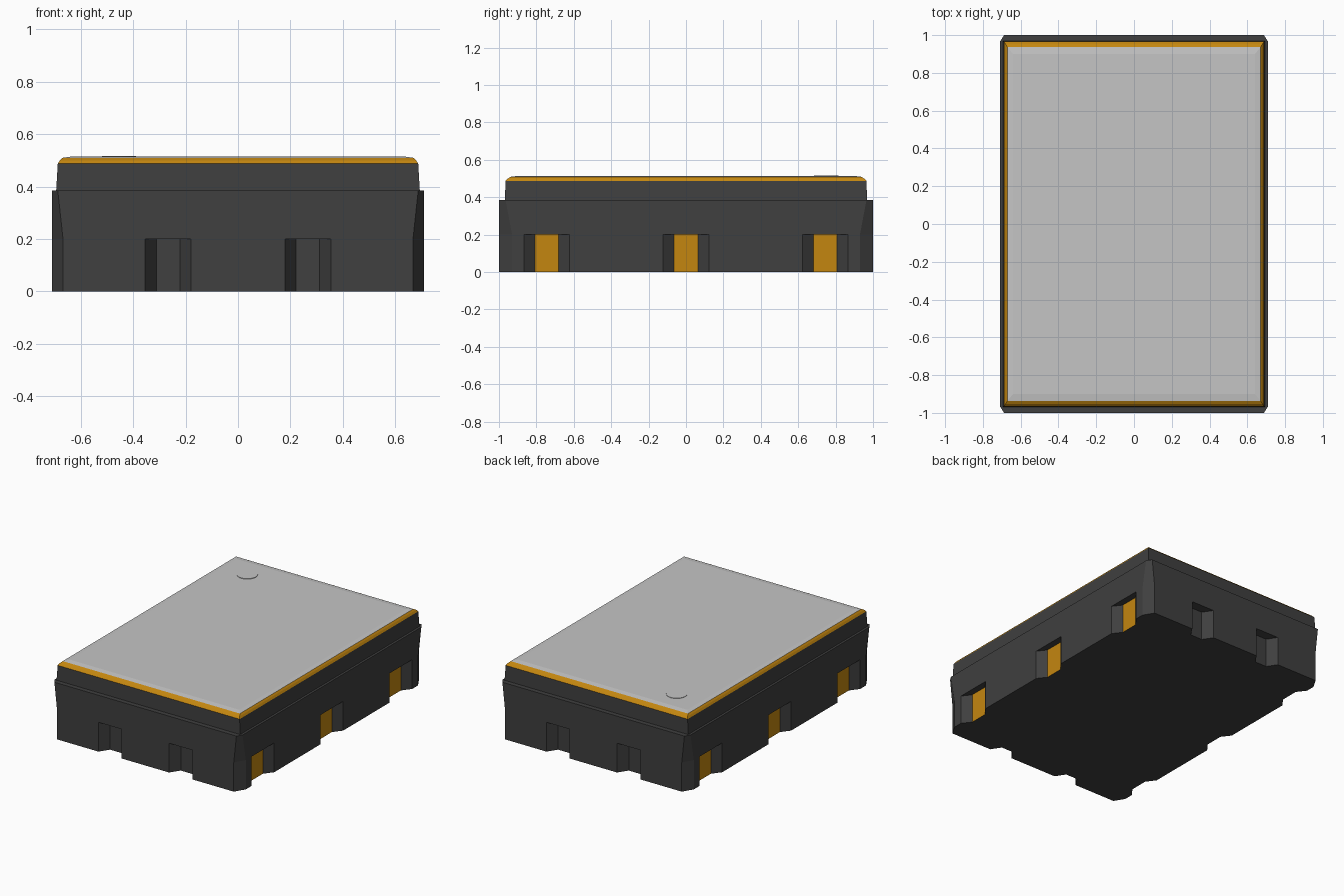
import bpy
import bmesh
import math

cube = bpy.data.objects.get("Cube")
if cube:
    bpy.data.objects.remove(cube, do_unlink=True)


def material(name, rgb):
    m = bpy.data.materials.new(name)
    m.use_nodes = True
    m.diffuse_color = (*rgb, 1)
    bsdf = m.node_tree.nodes["Principled BSDF"]
    bsdf.inputs["Base Color"].default_value = (*rgb, 1)
    bsdf.inputs["Roughness"].default_value = 0.6
    return m


DARK = material("dark ceramic", (0.05, 0.05, 0.05))
GOLD = material("gold plating", (0.55, 0.24, 0.005))
METAL = material("lid metal", (0.56, 0.56, 0.56))


def loft(name, rings, mats, rule=None, bottom=True, top=True):
    """Skin a stack of (z, outline) rings; rule(face) picks the material slot."""
    bm = bmesh.new()
    loops = [[bm.verts.new((x, y, z)) for x, y in pts] for z, pts in rings]
    n = len(loops[0])
    for a, b in zip(loops, loops[1:]):
        for i in range(n):
            j = (i + 1) % n
            bm.faces.new((a[i], a[j], b[j], b[i]))
    if bottom:
        bm.faces.new(loops[0][::-1])
    if top:
        bm.faces.new(loops[-1])
    bm.normal_update()
    if rule:
        for f in bm.faces:
            f.material_index = rule(f)
    mesh = bpy.data.meshes.new(name)
    bm.to_mesh(mesh)
    bm.free()
    for m in mats:
        mesh.materials.append(m)
    ob = bpy.data.objects.new(name, mesh)
    bpy.context.collection.objects.link(ob)
    return ob


def rect(x, y):
    return [(-x, -y), (x, -y), (x, y), (-x, y)]


HX, HY = 0.71, 1.0


def chamfered(cx, cy):
    return [(-HX + cx, -HY), (HX - cx, -HY), (HX, -HY + cy), (HX, HY - cy),
            (HX - cx, HY), (-HX + cx, HY), (-HX, HY - cy), (-HX, -HY + cy)]


def notches(centres, outer, inner, depth):
    """(distance along the edge, inset) pairs for a row of tapered notches."""
    pts = []
    for c in centres:
        pts += [(c - outer, 0), (c - inner, depth), (c + inner, depth), (c + outer, 0)]
    return pts


# Bottom outline: chamfered corners, two notches per end, three per long side
END = notches((-0.267, 0.267), 0.088, 0.045, 0.065)
SIDE = notches((-0.745, 0, 0.745), 0.122, 0.063, 0.045)
corner = chamfered(0.042, 0.07)
half = [corner[0]] + [(t, -HY + d) for t, d in END] + [corner[1], corner[2]]
half += [(HX - d, t) for t, d in SIDE] + [corner[3]]
outline = half + [(-x, -y) for x, y in half]


# Gold contacts are the flat backs of the long side notches
def contact(f):
    c = f.calc_center_median()
    return int(abs(f.normal.x) > 0.99 and abs(c.x) < HX - 0.02)


loft("notched_base", [(0, outline), (0.2, outline)], [DARK, GOLD], contact, top=False)

# Solid band above the notches, its corners sharpening upwards
loft("body_band", [(0.2, chamfered(0.042, 0.07)), (0.385, chamfered(0.022, 0.035))], [DARK])


# Stepped collar, gold seal ring and slightly crowned lid
def by_height(f):
    z = f.calc_center_median().z
    return 0 if z < 0.487 else 1 if z < 0.510 else 2


loft("collar_and_lid",
     [(0.385, rect(0.694, 0.968)), (0.487, rect(0.688, 0.965)),
      (0.500, rect(0.680, 0.953)), (0.5095, rect(0.670, 0.936)),
      (0.514, rect(0.640, 0.900))],
     [DARK, GOLD, METAL], by_height, bottom=False)

# Round orientation mark on the lid
circle = [(-0.455 + 0.065 * math.cos(math.tau * i / 32),
           0.75 + 0.065 * math.sin(math.tau * i / 32)) for i in range(32)]
loft("orientation_dot", [(0.513, circle), (0.517, circle)], [METAL], bottom=False)
